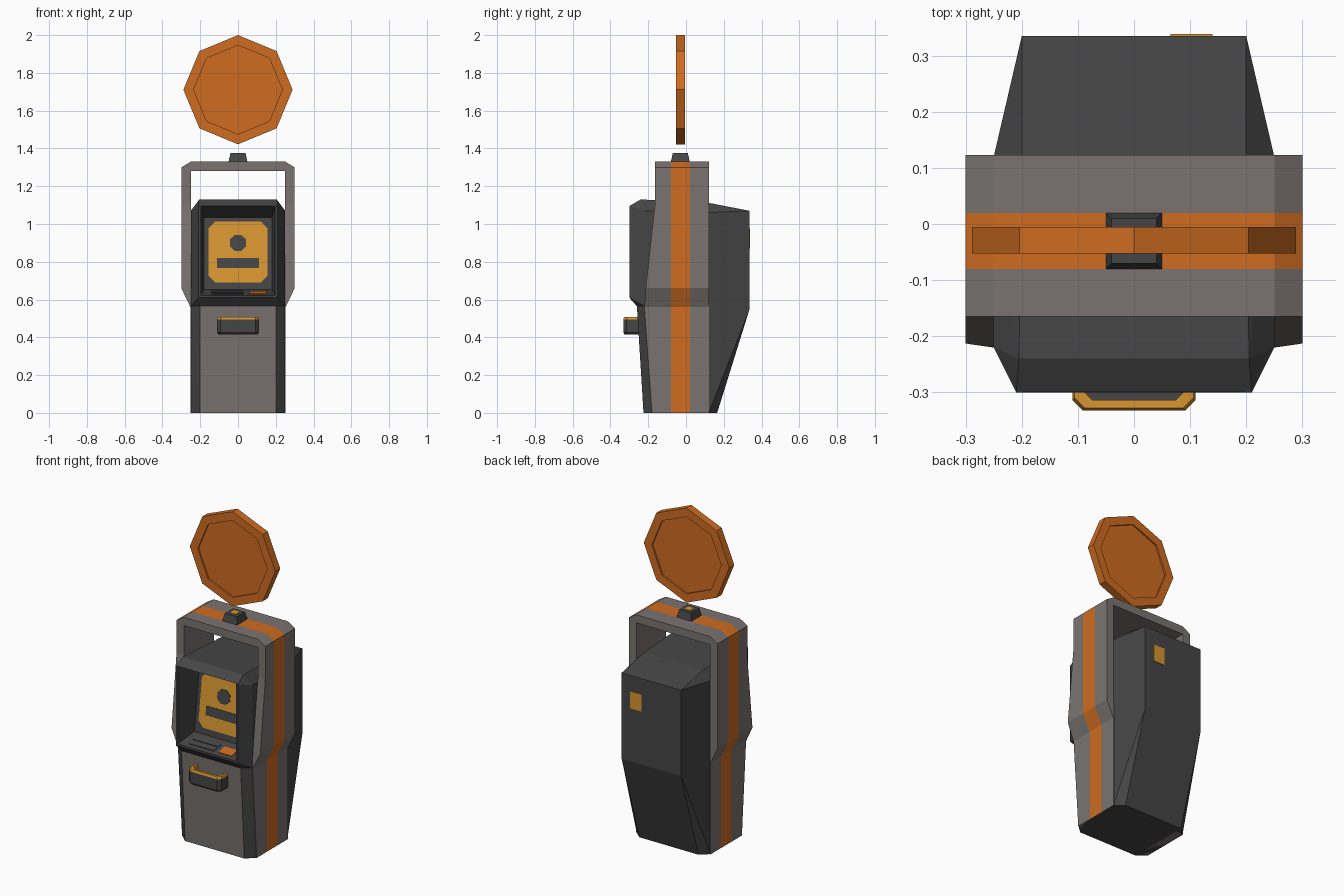
import bpy, bmesh, math
from mathutils import Matrix, Vector

if "Cube" in bpy.data.objects:
    bpy.data.objects.remove(bpy.data.objects["Cube"], do_unlink=True)


def material(name, rgb):
    m = bpy.data.materials.new(name)
    m.use_nodes = True
    m.diffuse_color = (*rgb, 1)
    m.node_tree.nodes["Principled BSDF"].inputs["Base Color"].default_value = (*rgb, 1)
    return m


DARK = material("dark grey", (0.06, 0.06, 0.06))
GREY = material("warm grey", (0.195, 0.175, 0.165))
ORANGE = material("orange", (0.62, 0.15, 0.015))
YELLOW = material("amber", (0.68, 0.3, 0.03))


def finish(bm, name, mats):
    bmesh.ops.recalc_face_normals(bm, faces=bm.faces)
    mesh = bpy.data.meshes.new(name)
    bm.to_mesh(mesh)
    bm.free()
    for m in mats:
        mesh.materials.append(m)
    obj = bpy.data.objects.new(name, mesh)
    bpy.context.scene.collection.objects.link(obj)
    return obj


def hull(name, half_points, mats, rule=None):
    """Convex solid from points on the +x half, mirrored to -x."""
    bm = bmesh.new()
    for x, y, z in half_points:
        for side in (1, -1):
            bm.verts.new((side * x, y, z))
    bmesh.ops.convex_hull(bm, input=bm.verts)
    bmesh.ops.dissolve_limit(bm, angle_limit=0.01, verts=bm.verts, edges=bm.edges)
    bm.normal_update()
    if rule:
        for f in bm.faces:
            f.material_index = rule(f.normal)
    return finish(bm, name, mats)


def loft(name, rings, mats, rule=lambda ring, side: 0):
    """Solid skinned through equal rings of points, capped at both ends."""
    bm = bmesh.new()
    loops = [[bm.verts.new(p) for p in ring] for ring in rings]
    n = len(loops[0])
    for i, (a, b) in enumerate(zip(loops, loops[1:])):
        for j in range(n):
            k = (j + 1) % n
            bm.faces.new((a[j], a[k], b[k], b[j])).material_index = rule(i, j)
    bm.faces.new(loops[0])
    bm.faces.new(loops[-1])
    bmesh.ops.remove_doubles(bm, verts=bm.verts, dist=1e-5)
    return finish(bm, name, mats)


def plate(name, outline, matrix, mat, lift=0.004):
    """Thin flat panel lying on the plane given by matrix."""
    rings = [[matrix @ Vector((u, v, h)) for u, v in outline] for h in (-0.004, lift)]
    return loft(name, rings, [mat])


def rect(u0, u1, v0, v1, c=0.0):
    """Rectangle outline with optional cut corners."""
    if not c:
        return [(u0, v0), (u1, v0), (u1, v1), (u0, v1)]
    return [(u0 + c, v0), (u1 - c, v0), (u1, v0 + c), (u1, v1 - c),
            (u1 - c, v1), (u0 + c, v1), (u0, v1 - c), (u0, v0 + c)]


def disc(r, n, turn=0.0):
    return [(r * math.sin(math.tau * i / n + turn), r * math.cos(math.tau * i / n + turn))
            for i in range(n)]


# Lower body with grey front panel
waist = [(0.2, -0.26, 0.565), (0.25, -0.22, 0.565), (0.25, 0.12, 0.545), (0.2, 0.335, 0.545)]
hull("lower_body", waist + [(0.2, -0.225, 0), (0.25, -0.18, 0), (0.25, 0.12, 0), (0.2, 0.165, 0)],
     [DARK, GREY], lambda n: int(n.y < -0.9))

# Upper body with the hood opening cut out
upper = hull("upper_body", waist + [
    (0.21, -0.30, 0.61), (0.25, -0.22, 0.60),
    (0.21, -0.30, 1.095), (0.25, -0.22, 1.07), (0.25, 0.12, 1.06), (0.2, 0.335, 1.07),
    (0.205, -0.24, 1.13), (0.2, 0.12, 1.112)], [DARK])
cutter = hull("hood_cutter", [
    (0.198, -0.31, 0.62), (0.198, -0.31, 1.1), (0.18, -0.165, 0.652), (0.18, -0.115, 1.034)], [DARK])
cutter.hide_render = True
cut = upper.modifiers.new("opening", "BOOLEAN")
cut.operation, cut.object, cut.solver = "DIFFERENCE", cutter, "EXACT"
bpy.context.view_layer.update()
upper.data = bpy.data.meshes.new_from_object(
    upper.evaluated_get(bpy.context.evaluated_depsgraph_get()))
upper.modifiers.clear()
bpy.data.objects.remove(cutter, do_unlink=True)

# Frame: outer x, outer z, inner x, inner z, front y
half = [(0.252, 0, 0.2, 0, -0.18), (0.252, 0.56, 0.2, 0.56, -0.22),
        (0.30, 0.66, 0.25, 0.66, -0.213), (0.30, 1.1, 0.25, 1.1, -0.165),
        (0.30, 1.30, 0.25, 1.28, -0.165), (0.25, 1.33, 0.25, 1.28, -0.165)]
stations = half + [(-a, b, -c, d, e) for a, b, c, d, e in reversed(half)]
loft("frame", [[(ox, y, oz) for y in (yf, -0.08, 0.02, 0.123)] + [(ix, 0.123, iz), (ix, yf, iz)]
               for ox, oz, ix, iz, yf in stations],
     [GREY, ORANGE], lambda ring, side: int(side == 1))

# Lamp block on top of the frame
base = Matrix.Translation((0, -0.03, 1.33))
loft("lamp_block", [[base @ Vector((u, v, h)) for u, v in rect(-w, w, -d, d)]
                    for w, d, h in ((0.05, 0.05, 0), (0.04, 0.04, 0.045))], [DARK])
plate("lamp_lens", rect(-0.02, 0.02, -0.02, 0.02),
      Matrix.Translation((0, -0.03, 1.375)), YELLOW, 0.002)

# Floating octagonal sign, recessed on both faces
loft("sign", [[(u, y, 1.711 + v) for u, v in disc(r, 8)] for r, y in (
    (0.235, -0.043), (0.235, -0.053), (0.289, -0.053),
    (0.289, -0.005), (0.235, -0.005), (0.235, -0.015))], [ORANGE])

# Screen and its symbols, on the leaning back of the hood
lean = Matrix.Translation((0, -0.14, 0.843)) @ Matrix.Rotation(math.pi / 2 - 0.13, 4, "X")
plate("screen", rect(-0.155, 0.155, -0.155, 0.172, 0.035), lean, YELLOW)
plate("screen_dot", [(u, v + 0.057) for u, v in disc(0.046, 8, math.pi / 8)], lean, DARK, 0.007)
plate("screen_bar", rect(-0.11, 0.11, -0.078, -0.023), lean, DARK, 0.007)

# Keys on the sloping shelf
shelf = Matrix.Translation((0, -0.24, 0.6354)) @ Matrix.Rotation(0.217, 4, "X")
plate("key_row_front", rect(-0.14, 0.03, -0.035, -0.005), shelf, DARK)
plate("key_row_back", rect(-0.14, 0.03, 0.008, 0.035), shelf, DARK)
plate("touch_pad", rect(0.06, 0.15, -0.035, 0.025), shelf, ORANGE)

# Tray with an amber rim and hollow
def tray_ring(inset, z):
    w, f = 0.11 - inset, -0.332 + inset
    return [(w, -0.24, z), (w, f + 0.018, z), (w - 0.018, f, z),
            (-w + 0.018, f, z), (-w, f + 0.018, z), (-w, -0.24, z)]


loft("tray", [tray_ring(0.008, 0.415), tray_ring(0, 0.425), tray_ring(0, 0.495),
              tray_ring(0.004, 0.508), tray_ring(0.018, 0.508), tray_ring(0.018, 0.46)],
     [DARK, YELLOW], lambda ring, side: int(ring >= 2))

# Small label on the back
rear = Matrix.Translation((0, 0.335, 0.92)) @ Matrix.Rotation(math.pi / 2, 4, "X")
plate("rear_label", rect(0.065, 0.14, -0.05, 0.055), rear, YELLOW)
